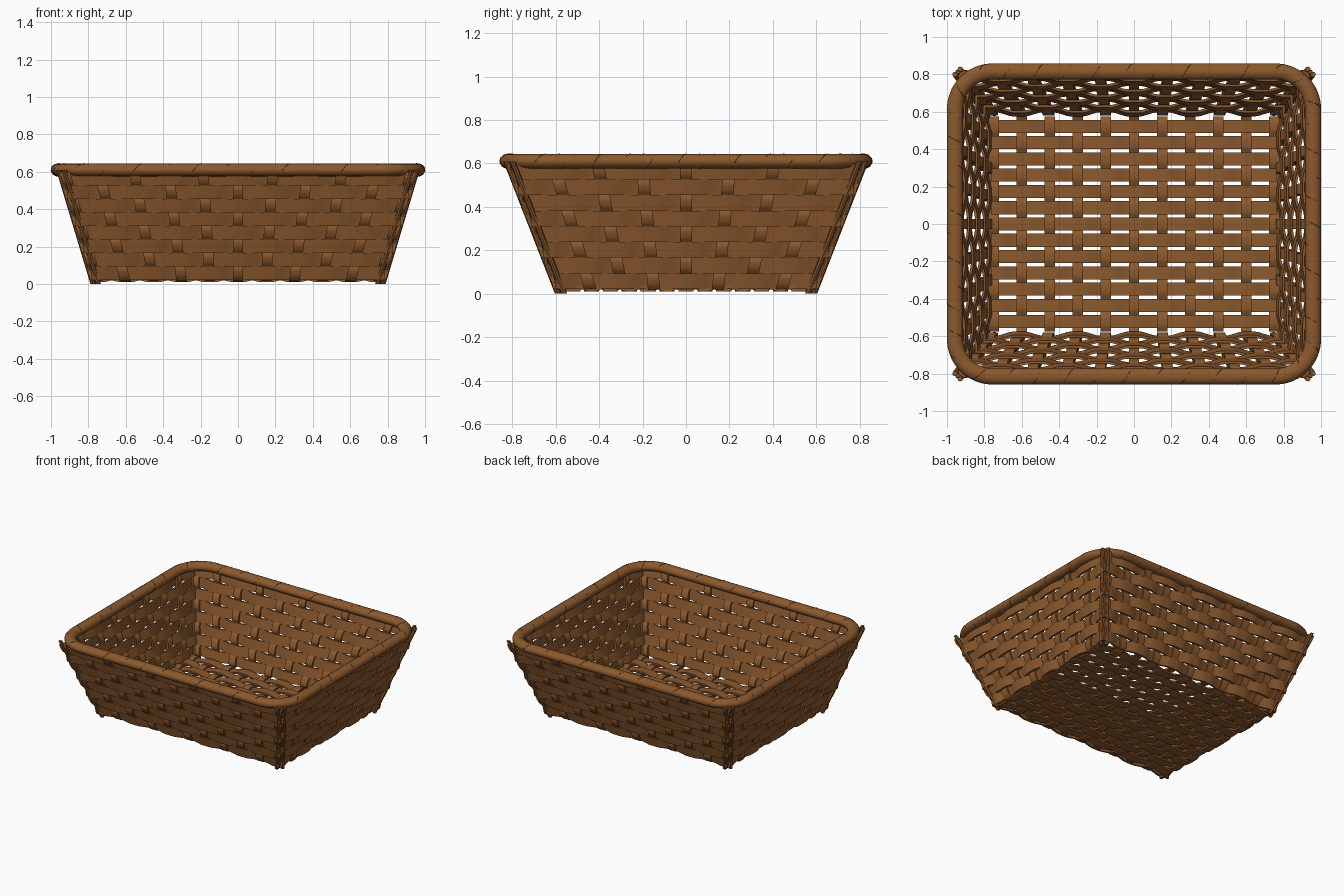
import bpy, bmesh, math
from mathutils import Vector

if "Cube" in bpy.data.objects:
    bpy.data.objects.remove(bpy.data.objects["Cube"])

X, Y, Z = Vector((1, 0, 0)), Vector((0, 1, 0)), Vector((0, 0, 1))

wicker = bpy.data.materials.new("wicker brown")
wicker.use_nodes = True
wicker.diffuse_color = (0.26, 0.10, 0.027, 1)
wicker.node_tree.nodes["Principled BSDF"].inputs["Base Color"].default_value = wicker.diffuse_color


def finish(bm, name):
    bmesh.ops.recalc_face_normals(bm, faces=bm.faces)
    mesh = bpy.data.meshes.new(name)
    bm.to_mesh(mesh)
    bm.free()
    obj = bpy.data.objects.new(name, mesh)
    bpy.context.collection.objects.link(obj)
    mesh.materials.append(wicker)
    bpy.ops.object.select_all(action='DESELECT')
    obj.select_set(True)
    bpy.context.view_layer.objects.active = obj
    bpy.ops.object.shade_smooth_by_angle(angle=math.radians(40))


def loft(bm, rings, closed=False):
    """Skin a list of point rings, capping the ends unless closed."""
    rows = [[bm.verts.new(p) for p in ring] for ring in rings]
    pairs = list(zip(rows, rows[1:])) + ([(rows[-1], rows[0])] if closed else [])
    for a, b in pairs:
        for j in range(len(a)):
            bm.faces.new((a[j - 1], a[j], b[j], b[j - 1]))
    if not closed:
        bm.faces.new(rows[0])
        bm.faces.new(rows[-1])


def ribbon(bm, points, across, normal):
    """Flat cane strip: across and normal are half width and half thickness."""
    corners = (across + normal, across - normal, -across - normal, normal - across)
    loft(bm, [[p + c for c in corners] for p in points])


def oval(centre, u, v, sides):
    return [centre + u * math.cos(a) + v * math.sin(a)
            for a in (math.tau * j / sides for j in range(sides))]


def weave(t):
    """Flattened wave that swaps side at every whole step."""
    return max(-1, min(1, 1.4 * math.cos(math.pi * t)))


def span(a, b, n):
    return [a + (b - a) * i / n for i in range(n + 1)]


def half_x(z):
    return 0.765 + 0.30 * z


def half_y(z):
    return 0.58 + 0.39 * z


ROWS, STEP, FIRST = 8, 0.072, 0.058
AMP = 0.011

# Woven sloping walls
walls = (("front", X, -Y, half_x, half_y, 5.1, 5, 0),
         ("back", X, Y, half_x, half_y, 5.1, 5, 0),
         ("left", Y, X, half_y, half_x, 4.0, 3, 1),
         ("right", Y, -X, half_y, half_x, 4.0, 3, 1))
for name, along, out, length, depth, count, last, phase in walls:
    strips, stakes = bmesh.new(), bmesh.new()
    slope = depth(1) - depth(0)
    for i in range(ROWS):
        z = FIRST + STEP * i
        points = [along * (length(z) * t)
                  + out * (depth(z) - AMP * weave(t * count + i + phase)) + Z * z
                  for t in span(-1, 1, 80)]
        ribbon(strips, points, (Z + out * slope * 0.7) * 0.036, out * 0.007)
    for k in range(-last, last + 1):
        points = []
        for z in span(0.02, 0.6, 48):
            bend = AMP * weave(k + (z - FIRST) / STEP + phase)
            points.append(along * (k * length(z) / count) + out * (depth(z) + bend) + Z * z)
        ribbon(stakes, points, along * 0.028, out * 0.007)
    finish(strips, name + "_wall_strips")
    finish(stakes, name + "_wall_stakes")

# Woven floor
strips, stakes = bmesh.new(), bmesh.new()
FLOOR, PITCH, GAP = 0.026, 0.15, 0.087
for r in range(-6, 7):
    points = [Vector((x, r * GAP, FLOOR - 0.009 * weave(x / PITCH + r + 1)))
              for x in span(-0.765, 0.765, 82)]
    ribbon(strips, points, Y * 0.035, Z * 0.006)
for k in range(-5, 6):
    points = [Vector((k * PITCH, y, FLOOR + 0.009 * weave(k + y / GAP + 1)))
              for y in span(-0.575, 0.575, 104)]
    ribbon(stakes, points, X * 0.028, Z * 0.006)
finish(strips, "floor_strips")
finish(stakes, "floor_stakes")

# Paired corner posts
posts = bmesh.new()
for sx in (-1, 1):
    for sy in (-1, 1):
        for dx, dy in ((0.01, -0.018), (-0.018, 0.01)):
            loft(posts, [oval(Vector((sx * (half_x(z) + dx), sy * (half_y(z) + dy), z)),
                              X * 0.014, Y * 0.014, 8) for z in (0, 0.61)])
finish(posts, "corner_posts")

# Rounded rectangular rim
RIM_X, RIM_Y, RADIUS, RIM_Z = 0.957, 0.815, 0.2, 0.61
path = []
for q, (sx, sy) in enumerate(((1, 1), (-1, 1), (-1, -1), (1, -1))):
    centre = Vector((sx * (RIM_X - RADIUS), sy * (RIM_Y - RADIUS), RIM_Z))
    for a in span(q * math.pi / 2, (q + 1) * math.pi / 2, 28):
        n = Vector((math.cos(a), math.sin(a), 0))
        path.append((centre + n * RADIUS, n))
    nxt = path[-1][0] + Vector((-n.y, n.x, 0)) * 2 * ((RIM_X, RIM_Y)[q % 2] - RADIUS)
    path += [(path[-1][0].lerp(nxt, t), n) for t in span(0, 1, 120)[1:-1]]
rim = bmesh.new()
loft(rim, [oval(p, n * 0.043, Z * 0.034, 16) for p, n in path], closed=True)
finish(rim, "rim")

# Thin fibre wound round the rim, surfacing now and then
fibre, rings = bmesh.new(), []
for i, (p, n) in enumerate(path):
    a = math.tau * 47 * i / len(path)
    lift = 0.92 + 0.04 * math.sin(a * 1.0 * 75 / 47)
    core = p + n * (0.043 * lift * math.cos(a)) + Z * (0.034 * lift * math.sin(a))
    rings.append(oval(core, n * 0.004, Z * 0.004, 6))
loft(fibre, rings, closed=True)
finish(fibre, "rim_fibre")
